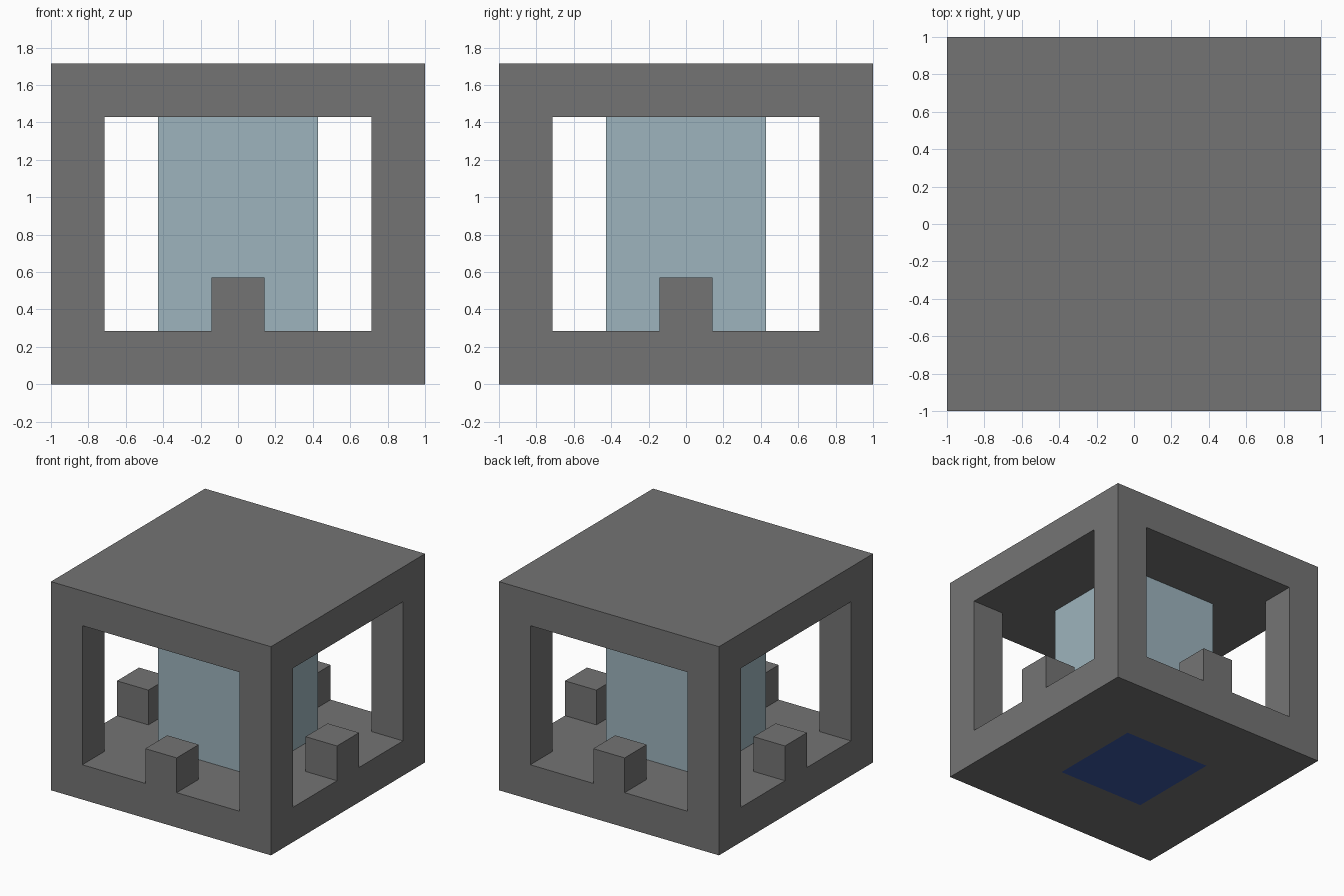
import bpy
import bmesh
from mathutils import Matrix, Vector

U = 1 / 7  # building unit: the model is 14 x 14 x 12 units

cube = bpy.data.objects.get("Cube")
if cube:
    bpy.data.objects.remove(cube, do_unlink=True)


def material(name, rgb):
    mat = bpy.data.materials.new(name)
    mat.use_nodes = True
    mat.diffuse_color = (*rgb, 1)
    mat.node_tree.nodes["Principled BSDF"].inputs["Base Color"].default_value = (*rgb, 1)
    return mat


grey = material("stone grey", (0.175, 0.175, 0.175))
pale_blue = material("pale blue glass", (0.337, 0.456, 0.509))
deep_blue = material("deep blue", (0.042, 0.095, 0.37))


def box(name, centre, size, *mats, underside_inset=0):
    """Box in building units; its underside can carry an inset second colour."""
    bm = bmesh.new()
    bmesh.ops.create_cube(bm, size=1, matrix=Matrix.Diagonal((*(Vector(size) * U), 1)))
    if underside_inset:
        bm.normal_update()
        bottom = min(bm.faces, key=lambda f: f.calc_center_median().z)
        bmesh.ops.inset_region(bm, faces=[bottom], thickness=underside_inset * U)
        bottom.material_index = 1
    mesh = bpy.data.meshes.new(name)
    bm.to_mesh(mesh)
    bm.free()
    for mat in mats:
        mesh.materials.append(mat)
    obj = bpy.data.objects.new(name, mesh)
    obj.location = Vector(centre) * U
    bpy.context.collection.objects.link(obj)
    return obj


# Floor slab with the small blue square underneath, and roof slab
box("floor_slab", (0, 0, 1), (14, 14, 2), grey, deep_blue, underside_inset=6)
box("roof_slab", (0, 0, 11), (14, 14, 2), grey)

# Corner posts
for side, x in (("right", -6), ("left", 6)):
    for end, y in (("front", -6), ("back", 6)):
        box(f"{end}_{side}_post", (x, y, 6), (2, 2, 8), grey)

# Small block in the middle of each side, flush with the outer edge
for side, x, y in (("front", 0, -6), ("back", 0, 6), ("right", -6, 0), ("left", 6, 0)):
    box(f"{side}_block", (x, y, 3), (2, 2, 2), grey)

# Central glass core
box("glass_core", (0, 0, 6), (6, 6, 8), pale_blue)
